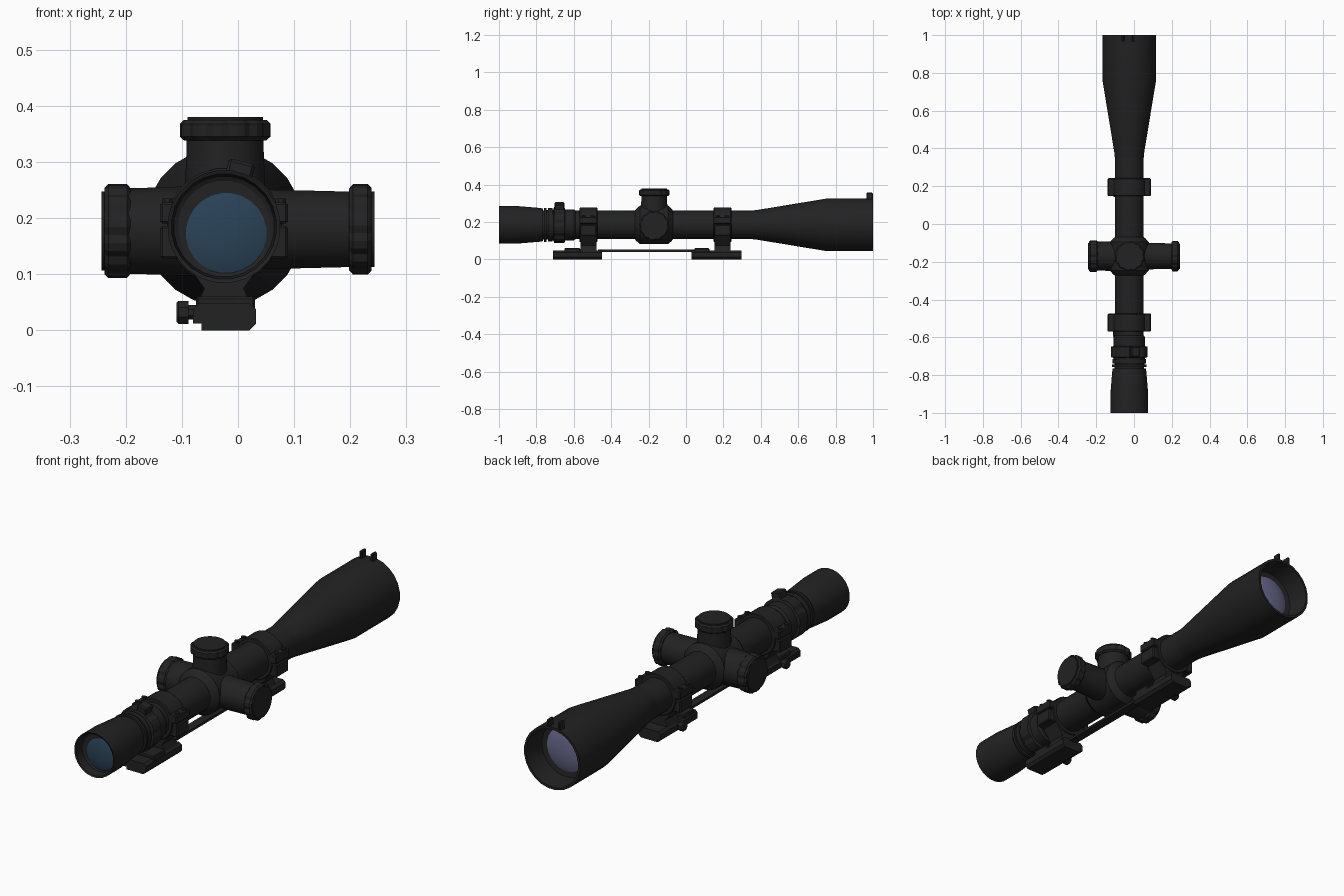
import bpy, bmesh, math
from mathutils import Vector, Matrix

if "Cube" in bpy.data.objects:
    bpy.data.objects.remove(bpy.data.objects["Cube"])

CX, CZ, TY = -0.025, 0.185, -0.17   # optical axis and turret position


def material(name, rgb):
    m = bpy.data.materials.new(name)
    m.diffuse_color = (*rgb, 1)
    m.use_nodes = True
    m.node_tree.nodes["Principled BSDF"].inputs["Base Color"].default_value = m.diffuse_color
    return m


BLACK = material("matte_black", (0.016, 0.016, 0.016))
BLUE = material("blue_glass", (0.022, 0.055, 0.095))
VIOLET = material("violet_glass", (0.14, 0.14, 0.27))


def finish(name, bm, mat, smooth=True):
    bmesh.ops.recalc_face_normals(bm, faces=bm.faces)
    me = bpy.data.meshes.new(name)
    bm.to_mesh(me)
    bm.free()
    me.materials.append(mat)
    ob = bpy.data.objects.new(name, me)
    bpy.context.collection.objects.link(ob)
    if smooth:
        bpy.ops.object.select_all(action='DESELECT')
        ob.select_set(True)
        bpy.context.view_layer.objects.active = ob
        bpy.ops.object.shade_smooth_by_angle(angle=math.radians(25))
    return ob


def lathe(name, profile, axis='Y', centre=(CX, 0, CZ), sides=24, mat=BLACK, notch=None):
    """Revolve (position, radius) points about an axis; notch = (period, factor) cuts grip grooves."""
    bm = bmesh.new()
    rings = []
    for t, r in profile:
        ring = []
        for i in range(sides):
            a = 2 * math.pi * (i + 0.5) / sides
            k = notch[1] if notch and i % notch[0] == 0 else 1
            u, v = r * k * math.cos(a), r * k * math.sin(a)
            p = {'X': (t, u, v), 'Y': (u, t, v), 'Z': (u, v, t)}[axis]
            ring.append(bm.verts.new(Vector(centre) + Vector(p)))
        rings.append(ring)
    for a, b in zip(rings, rings[1:]):
        for i in range(sides):
            j = (i + 1) % sides
            bm.faces.new((a[i], a[j], b[j], b[i]))
    bm.faces.new(rings[0])
    bm.faces.new(rings[-1])
    return finish(name, bm, mat, not notch)


def box(name, x, y, z, bevel=0.004, tilt=0):
    bm = bmesh.new()
    bmesh.ops.create_cube(bm, size=1)
    c = Vector((sum(x) / 2, sum(y) / 2, sum(z) / 2))
    size = (x[1] - x[0], y[1] - y[0], z[1] - z[0])
    bmesh.ops.scale(bm, vec=size, verts=bm.verts)
    if bevel:
        bmesh.ops.bevel(bm, geom=bm.edges[:], offset=bevel, segments=1, affect='EDGES')
    bm.transform(Matrix.Translation(c) @ Matrix.Rotation(tilt, 4, 'Y'))
    return finish(name, bm, BLACK, False)


def extrude_y(name, outline, y0, y1):
    """Extrude an x-z outline (x relative to the axis) along y."""
    bm = bmesh.new()
    a, b = [[bm.verts.new((CX + x, y, z)) for x, z in outline] for y in (y0, y1)]
    n = len(outline)
    for i in range(n):
        j = (i + 1) % n
        bm.faces.new((a[i], a[j], b[j], b[i]))
    bm.faces.new(a)
    bm.faces.new(b)
    return finish(name, bm, BLACK, False)


# Eyepiece with recessed opening, collar rings and main tube
lathe("eyepiece", [(-0.955, 0.082), (-0.96, 0.09), (-0.997, 0.094), (-1, 0.101),
                   (-0.9, 0.101), (-0.78, 0.091), (-0.765, 0.088), (-0.765, 0.07)])
lathe("eyepiece_lens", [(-0.956, 0.072), (-0.962, 0.055), (-0.966, 0.03), (-0.967, 0.005)],
      centre=(CX + 0.004, 0, CZ - 0.012), mat=BLUE)
lathe("focus_collar", [(-0.78, 0.078), (-0.758, 0.078), (-0.758, 0.092), (-0.745, 0.092),
                       (-0.745, 0.08), (-0.738, 0.08), (-0.738, 0.09), (-0.715, 0.09), (-0.715, 0.07)])
lathe("magnification_ring", [(-0.71, 0.08), (-0.705, 0.097), (-0.65, 0.097), (-0.645, 0.08)],
      sides=32, notch=(4, 0.94))
box("magnification_fin", (-0.022, 0.026), (-0.703, -0.65), (0.255, 0.302), 0.005, math.radians(14))
lathe("rear_collar", [(-0.72, 0.07), (-0.72, 0.084), (-0.6, 0.084), (-0.59, 0.077)])
lathe("main_tube", [(-0.78, 0.07), (-0.7, 0.077), (0.37, 0.077)])

# Objective bell with recessed lens and two sight fins
lathe("objective_bell", [(0.33, 0.075), (0.35, 0.077), (0.38, 0.08), (0.754, 0.142), (1, 0.142),
                         (1, 0.131), (0.9, 0.122), (0.895, 0.1)])
lathe("objective_lens", [(0.894, 0.102), (0.903, 0.08), (0.909, 0.045), (0.911, 0.005)], mat=VIOLET)
for side in (-1, 1):
    x = CX - 0.006 + side * 0.027
    fin = box("sight_fin", (x - 0.007, x + 0.007), (0.965, 0.999), (0.31, 0.357), 0.004)

# Turret housing
lathe("turret_housing", [(-0.275, 0.074), (-0.268, 0.085), (-0.245, 0.104), (-0.095, 0.104),
                         (-0.075, 0.085), (-0.068, 0.074)])


def turret(name, axis, centre, neck, cap, sign, start, edge, end):
    """Neck, grooved cap and end plate, measured outward from the centre."""
    s = sign
    lathe(name + "_neck", [(s * start, neck + 0.004), (s * (edge - 0.01), neck),
                           (s * (edge + 0.005), neck)], axis, centre)
    lathe(name + "_cap", [(s * (edge - 0.002), cap - 0.008), (s * (edge + 0.005), cap),
                          (s * (end - 0.012), cap), (s * (end - 0.005), cap - 0.007)],
          axis, centre, 36, notch=(3, 0.94))
    lathe(name + "_end_plate", [(s * (end - 0.012), cap - 0.013), (s * end, cap - 0.013)], axis, centre)


turret("elevation_turret", 'Z', (CX + 0.002, TY, 0), 0.069, 0.081, 1, 0.23, 0.34, 0.38)
turret("windage_turret", 'X', (0, TY, 0.18), 0.068, 0.081, 1, 0.03, 0.2, 0.243)
turret("focus_turret", 'X', (0, TY, 0.177), 0.077, 0.084, -1, 0.07, 0.193, 0.243)

# Mounts: ring, flanges, screws, riser, clamp base, clamp knob
for label, ry, y0, y1, ridge in (("rear", -0.522, -0.71, -0.45, (-0.65, -0.565)),
                                 ("front", 0.195, 0.03, 0.297, (0.045, 0.125))):
    lathe(label + "_ring", [(ry - 0.048, 0.075), (ry - 0.048, 0.09), (ry - 0.044, 0.093),
                            (ry + 0.044, 0.093), (ry + 0.048, 0.09), (ry + 0.048, 0.075)])
    for side in (-1, 1):
        xs = sorted((CX + side * 0.07, CX + side * 0.114))
        box(label + "_upper_flange", xs, (ry - 0.048, ry + 0.048), (0.19, 0.228))
        box(label + "_lower_flange", xs, (ry - 0.043, ry + 0.043), (0.128, 0.186))
        for dy in (-0.024, 0.024):
            lathe(label + "_ring_screw", [(0.22, 0.01), (0.235, 0.01)], 'Z',
                  (CX + side * 0.101, ry + dy, 0), 8)
    extrude_y(label + "_riser", [(-0.05, 0.04), (0.05, 0.04), (0.035, 0.075), (0.075, 0.13),
                                 (-0.075, 0.13), (-0.035, 0.075)], ry - 0.043, ry + 0.043)
    extrude_y(label + "_clamp_base", [(-0.04, 0), (-0.04, 0.012), (-0.055, 0.012), (-0.055, 0.038),
                                      (-0.045, 0.048), (0.045, 0.048), (0.057, 0.038),
                                      (0.057, 0.012), (0.045, 0.0)], y0, y1)
    box(label + "_base_ridge", (CX - 0.05, CX + 0.055), ridge, (0.03, 0.06))
    ky = (y0 + y1) / 2
    lathe(label + "_clamp_knob", [(-0.07, 0.014), (-0.088, 0.014), (-0.088, 0.022),
                                  (-0.106, 0.022), (-0.11, 0.018)], 'X', (0, ky, 0.032), 8)

# Bar linking both bases
box("link_bar", (CX - 0.02, CX + 0.02), (-0.47, 0.05), (0.041, 0.052), 0)
